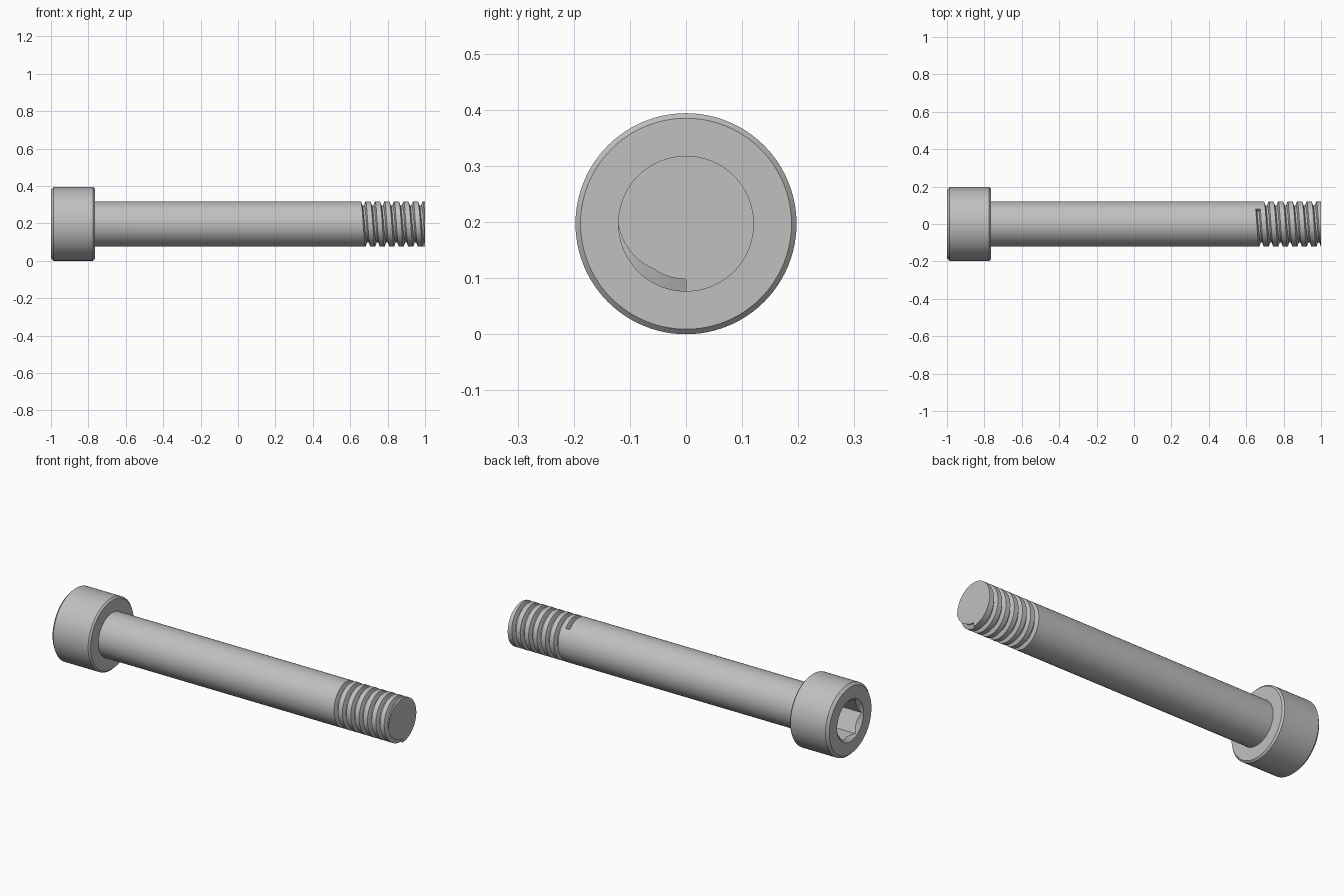
import bpy
import bmesh
from math import cos, sin, tau, radians

cube = bpy.data.objects.get("Cube")
if cube:
    bpy.data.objects.remove(cube, do_unlink=True)

steel = bpy.data.materials.new("steel grey")
steel.use_nodes = True
GREY = (0.527, 0.527, 0.527, 1)
steel.diffuse_color = GREY
steel.node_tree.nodes["Principled BSDF"].inputs["Base Color"].default_value = GREY

AXIS_Z = 0.197      # height of the screw axis
HEAD_R = 0.197
SHANK_R = 0.121
HEAD_X = -0.765     # underside of the head


def point(x, r, a):
    """Point at radius r and angle a around the screw axis."""
    return (x, r * cos(a), AXIS_Z + r * sin(a))


def skin(name, rings, closed=False):
    """Join equal-sized rings of points into a solid with capped ends."""
    bm = bmesh.new()
    loops = [[bm.verts.new(p) for p in ring] for ring in rings]
    n = len(loops[0])
    for a, b in zip(loops, loops[1:]):
        for i in range(n):
            j = (i + 1) % n
            bm.faces.new((a[i], a[j], b[j], b[i]))
    bm.faces.new(loops[0])
    bm.faces.new(loops[-1])
    bmesh.ops.recalc_face_normals(bm, faces=bm.faces)
    mesh = bpy.data.meshes.new(name)
    bm.to_mesh(mesh)
    bm.free()
    mesh.materials.append(steel)
    obj = bpy.data.objects.new(name, mesh)
    bpy.context.collection.objects.link(obj)
    return obj


def lathe(name, profile, sides=96):
    """Turn an (x, radius) profile around the screw axis."""
    return skin(name, [[point(x, r, tau * i / sides) for i in range(sides)]
                       for x, r in profile])


def select(obj):
    bpy.ops.object.select_all(action="DESELECT")
    obj.select_set(True)
    bpy.context.view_layer.objects.active = obj


def cut(obj, cutter):
    """Subtract the cutter and discard it."""
    cutter.hide_render = True
    mod = obj.modifiers.new("cut", "BOOLEAN")
    mod.operation = "DIFFERENCE"
    mod.solver = "EXACT"
    mod.object = cutter
    select(obj)
    bpy.ops.object.modifier_apply(modifier=mod.name)
    bpy.data.objects.remove(cutter, do_unlink=True)


# Head: chamfered cylinder with a countersunk hexagonal socket
head = lathe("head", [(-1, HEAD_R - 0.014), (-0.986, HEAD_R),
                      (HEAD_X - 0.009, HEAD_R), (HEAD_X, HEAD_R - 0.009)])
cut(head, lathe("socket_cutter", [(-1.1, 0.109), (-0.87, 0.109)], sides=6))
cut(head, lathe("countersink_cutter", [(-1.01, 0.125), (-0.975, 0.09)]))

# Shank: plain cylinder, starting just inside the head
shank = lathe("shank", [(HEAD_X - 0.02, SHANK_R), (1, SHANK_R)])

# Thread: right-handed helical groove that runs out through the tip
START, END = radians(48), radians(270) + 6 * tau
X0, X1 = 0.663, 1.0
GROOVE = [(-0.005, 0.099), (0.005, 0.099), (0.016, 0.131), (-0.016, 0.131)]
STEPS = 400
rings = []
for i in range(STEPS + 1):
    t = i / STEPS
    x = X0 + (X1 - X0) * t
    a = START + (END - START) * t
    rings.append([point(x + dx, r, a) for dx, r in GROOVE])
cut(shank, skin("thread_cutter", rings))

for obj in (head, shank):
    select(obj)
    bpy.ops.object.shade_smooth_by_angle(angle=radians(25))
